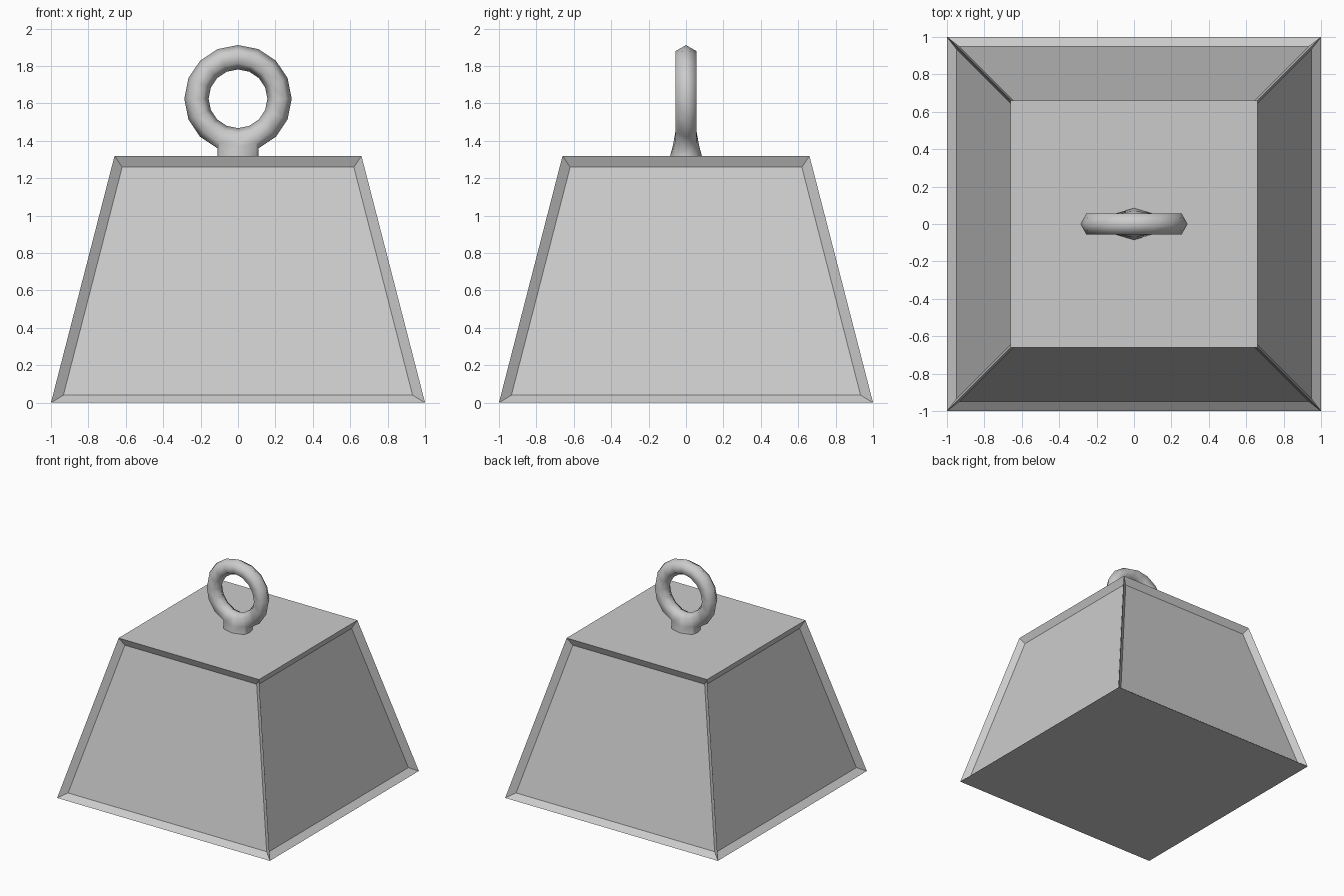
import bpy, bmesh, math
from mathutils import Matrix

if "Cube" in bpy.data.objects:
    bpy.data.objects.remove(bpy.data.objects["Cube"])

HEIGHT, TOP = 1.32, 0.66


def add_object(name, bm, smooth=False):
    bmesh.ops.recalc_face_normals(bm, faces=bm.faces[:])
    for f in bm.faces:
        f.smooth = smooth
    mesh = bpy.data.meshes.new(name)
    bm.to_mesh(mesh)
    bm.free()
    obj = bpy.data.objects.new(name, mesh)
    bpy.context.collection.objects.link(obj)
    return obj


# Weight body: tapered block with a recessed panel on each sloping side
bm = bmesh.new()
bmesh.ops.create_cube(bm, size=2)
for v in bm.verts:
    if v.co.z > 0:
        v.co = (v.co.x * TOP, v.co.y * TOP, HEIGHT)
    else:
        v.co.z = 0
bm.normal_update()
sides = [f for f in bm.faces if abs(f.normal.z) < 0.9]
bmesh.ops.inset_individual(bm, faces=sides, thickness=0.052, depth=-0.04,
                           use_even_offset=True)
add_object("weight_body", bm)

# Lifting eye: low-poly ring standing in the xz plane
bpy.ops.mesh.primitive_torus_add(major_segments=16, minor_segments=6,
                                 major_radius=0.222, minor_radius=0.065)
source = bpy.context.object
bm = bmesh.new()
bm.from_mesh(source.data)
bpy.data.objects.remove(source)
bm.transform(Matrix.Translation((0, 0, 1.625)) @ Matrix.Rotation(math.pi / 2, 4, 'X'))

# Stem: open the ring's underside and extrude the hole down to the body
lowest = min(bm.verts, key=lambda v: v.co.z)
bmesh.ops.delete(bm, geom=[lowest], context='VERTS')
rim = [e for e in bm.edges if e.is_boundary]
for v in {v for e in rim for v in e.verts}:
    if abs(v.co.x) < 0.01:
        v.co.y = math.copysign(0.071, v.co.y)
new = bmesh.ops.extrude_edge_only(bm, edges=rim)["geom"]
for v in new:
    if isinstance(v, bmesh.types.BMVert):
        v.co.z = HEIGHT
        if abs(v.co.x) < 0.01:
            v.co.y = math.copysign(0.085, v.co.y)
add_object("lifting_eye", bm, smooth=True)
